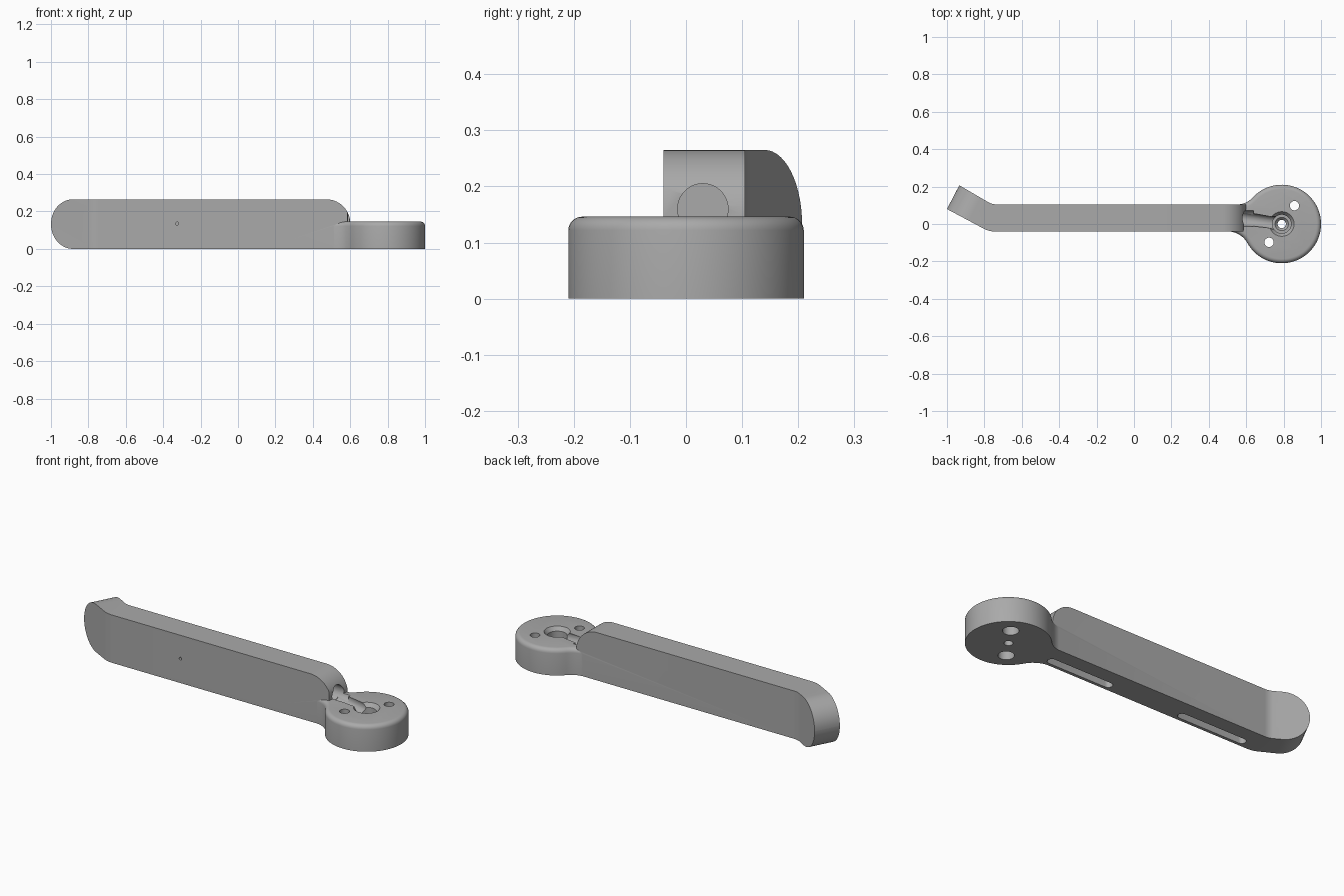
import bpy, bmesh
from math import sin, cos, pi, radians, atan2
from mathutils import Matrix, Vector

if "Cube" in bpy.data.objects:
    bpy.data.objects.remove(bpy.data.objects["Cube"])

H = 0.265                 # arm height
FRONT, BACK = -0.04, 0.105
HUB = Vector((0.79, 0.0))
HUB_R, HUB_H = 0.21, 0.146

grey = bpy.data.materials.new("plain_grey")
grey.use_nodes = True
grey.diffuse_color = (0.4, 0.4, 0.4, 1)
grey.node_tree.nodes["Principled BSDF"].inputs["Base Color"].default_value = (0.4, 0.4, 0.4, 1)

# Maps profile (x, z) extruded along y
UPRIGHT = Matrix(((1, 0, 0, 0), (0, 0, 1, 0), (0, 1, 0, 0), (0, 0, 0, 1)))
# Frame of the angled tip: local x runs inward, local y through its thickness
TIP = Matrix.Translation((-1, 0.08, 0)) @ Matrix.Rotation(radians(-27.5), 4, 'Z')


def arc(cx, cy, r, a0, a1, n=12):
    return [(cx + r * cos(radians(a0 + (a1 - a0) * i / n)),
             cy + r * sin(radians(a0 + (a1 - a0) * i / n))) for i in range(n + 1)]


def finish(name, bm):
    bmesh.ops.recalc_face_normals(bm, faces=bm.faces)
    mesh = bpy.data.meshes.new(name)
    bm.to_mesh(mesh)
    bm.free()
    mesh.materials.append(grey)
    obj = bpy.data.objects.new(name, mesh)
    bpy.context.collection.objects.link(obj)
    return obj


def prism(name, outline, low, high, matrix=Matrix(), rim=0):
    """Extrude an outline; optionally round its upper rim."""
    bm = bmesh.new()
    base = bm.faces.new([bm.verts.new((x, y, low)) for x, y in outline])
    top = bmesh.ops.extrude_face_region(bm, geom=[base])["geom"]
    bmesh.ops.translate(bm, vec=(0, 0, high - low),
                        verts=[g for g in top if isinstance(g, bmesh.types.BMVert)])
    if rim:
        edges = [e for e in bm.edges if all(v.co.z > high - 1e-5 for v in e.verts)]
        bmesh.ops.bevel(bm, geom=edges, offset=rim, segments=5, profile=0.5, affect='EDGES')
    bm.transform(matrix)
    return finish(name, bm)


def lathe(name, profile, matrix, steps=40):
    """Solid stack of rings from (radius, height) pairs."""
    bm = bmesh.new()
    rings = [[bm.verts.new((r * cos(2 * pi * i / steps), r * sin(2 * pi * i / steps), z))
              for i in range(steps)] for r, z in profile]
    for a, b in zip(rings, rings[1:]):
        for i in range(steps):
            j = (i + 1) % steps
            bm.faces.new((a[i], a[j], b[j], b[i]))
    bm.faces.new(rings[0])
    bm.faces.new(rings[-1])
    bm.transform(matrix)
    return finish(name, bm)


def rod(name, start, end, r):
    start, end = Vector(start), Vector(end)
    axis = end - start
    return lathe(name, [(r, 0), (r, axis.length)],
                 Matrix.Translation(start) @ axis.to_track_quat('Z', 'Y').to_matrix().to_4x4())


def rect(x0, x1, z0, z1):
    return [(x0, z0), (x1, z0), (x1, z1), (x0, z1)]


def combine(target, other, operation):
    mod = target.modifiers.new(operation, 'BOOLEAN')
    mod.operation, mod.object, mod.solver = operation, other, 'EXACT'
    bpy.context.view_layer.objects.active = target
    bpy.ops.object.modifier_apply(modifier=mod.name)
    bpy.data.objects.remove(other)


# Arm: plan outline with a rounded elbow, trimmed to the rounded tip
tip_front = TIP @ Vector((0, 0, 0))
tip_back = TIP @ Vector((0, 0.143, 0))
plan = [(tip_front.x, tip_front.y)]
plan += arc(-0.745, FRONT + 0.12, 0.12, 242.5, 270, 6)
plan += [(0.586, FRONT), (0.6, BACK)]
plan += arc(-0.735, BACK + 0.09, 0.09, 270, 242.5, 6)
plan += [(tip_back.x, tip_back.y)]
body = prism("gauge_arm", plan, -0.1, 0.4)
half = H / 2
stadium = arc(half, half, half, 90, 270, 28) + [(3, 0), (3, H)]
combine(body, prism("tip_trim", stadium, -2, 2, TIP @ UPRIGHT), 'INTERSECT')

# Rounded shoulder above the hub
shoulder = arc(0.472, H - 0.128, 0.128, 90, 0, 14) + [(0.8, H - 0.128), (0.8, 0.4), (0.472, 0.4)]
combine(body, prism("shoulder_trim", shoulder, -1, 1, UPRIGHT), 'DIFFERENCE')


# Hub: disc flowing into the arm through tangent fillets
def flare(start_x, edge, side):
    dx, off = HUB.x - start_x, abs(edge)
    r = (dx * dx + off * off - HUB_R ** 2) / (2 * (HUB_R - off))
    cy = off + r
    end = -atan2(cy, dx) * 180 / pi
    return [(x, side * y) for x, y in arc(start_x, cy, r, -90, end, 10)]


low_fillet = flare(0.5, FRONT + 0.0006, -1)
high_fillet = flare(0.55, BACK - 0.0006, 1)
a0 = atan2(low_fillet[-1][1] - HUB.y, low_fillet[-1][0] - HUB.x) * 180 / pi
a1 = atan2(high_fillet[-1][1] - HUB.y, high_fillet[-1][0] - HUB.x) * 180 / pi
hub_plan = low_fillet + arc(HUB.x, HUB.y, HUB_R, a0, a1, 64)[1:-1] + high_fillet[::-1]
hub_plan += [(0.44, BACK - 0.0006), (0.44, FRONT + 0.0006)]
combine(body, prism("hub", hub_plan, 0, HUB_H, rim=0.024), 'UNION')

# Compartment with a shallow lid ledge, and its screw post
cutters = [
    prism("lid_ledge", rect(-0.347, 0.213, 0.026, 0.246), -0.1, FRONT + 0.014, UPRIGHT),
    prism("compartment", rect(-0.333, 0.2, 0.038, 0.234), -0.1, 0.068, UPRIGHT),
]

# Long slots in the underside
for name, x0, x1 in (("inner_slot", 0.14, 0.54), ("outer_slot", -0.7, -0.28)):
    r = 0.023
    outline = arc(x0 + r, 0, r, 90, 270) + arc(x1 - r, 0, r, -90, 90)
    cutters.append(prism(name, outline, -0.1, 0.05))

# Cable bore into the arm and the groove that leads to the hub
cutters.append(rod("cable_bore", (0.36, 0.03, 0.16), (0.64, 0.03, 0.16), 0.045))
cutters.append(rod("cable_groove", (0.57, 0.032, 0.145), (0.79, 0, 0.125), 0.034))

# Stepped hub bore and the two mounting holes
hub_frame = Matrix.Translation((HUB.x, HUB.y, 0))
cutters.append(lathe("hub_bore", [(0.022, -0.1), (0.022, 0.03), (0.036, 0.045), (0.05, 0.045),
                                  (0.05, 0.125), (0.066, 0.146), (0.066, 0.3)], hub_frame))
for s in (1, -1):
    cutters.append(lathe("mount_hole", [(0.04, -0.1), (0.04, 0.05), (0.025, 0.05), (0.025, 0.3)],
                         hub_frame @ Matrix.Translation((s * 0.068, s * 0.098, 0))))

# Tip: blind socket, through hole and waisted slot
cutters.append(prism("socket", arc(0.05, 0.173, 0.028, 0, 345, 23), -0.2, 0.06, TIP @ UPRIGHT))
cutters.append(prism("tip_hole", arc(half, half, 0.026, 0, 345, 23), -0.2, 0.3, TIP @ UPRIGHT))
waisted = []
for i in range(48):
    a = 2 * pi * i / 48
    r = 0.022 + 0.074 * sin(a) ** 2
    waisted.append((0.207 + r * cos(a), 0.13 + r * sin(a)))
cutters.append(prism("waisted_slot", waisted, -0.2, 0.06, TIP @ UPRIGHT))

for cutter in cutters:
    combine(body, cutter, 'DIFFERENCE')

post = lathe("screw_post", [(0.022, 0), (0.022, 0.1)],
             Matrix.Translation((-0.325, 0.075, 0.135)) @ Matrix.Rotation(pi / 2, 4, 'X'))
combine(body, post, 'UNION')
combine(body, rod("post_hole", (-0.325, -0.1, 0.135), (-0.325, 0.02, 0.135), 0.008), 'DIFFERENCE')

bpy.ops.object.select_all(action='DESELECT')
body.select_set(True)
bpy.context.view_layer.objects.active = body
bpy.ops.object.shade_smooth_by_angle(angle=radians(30))
